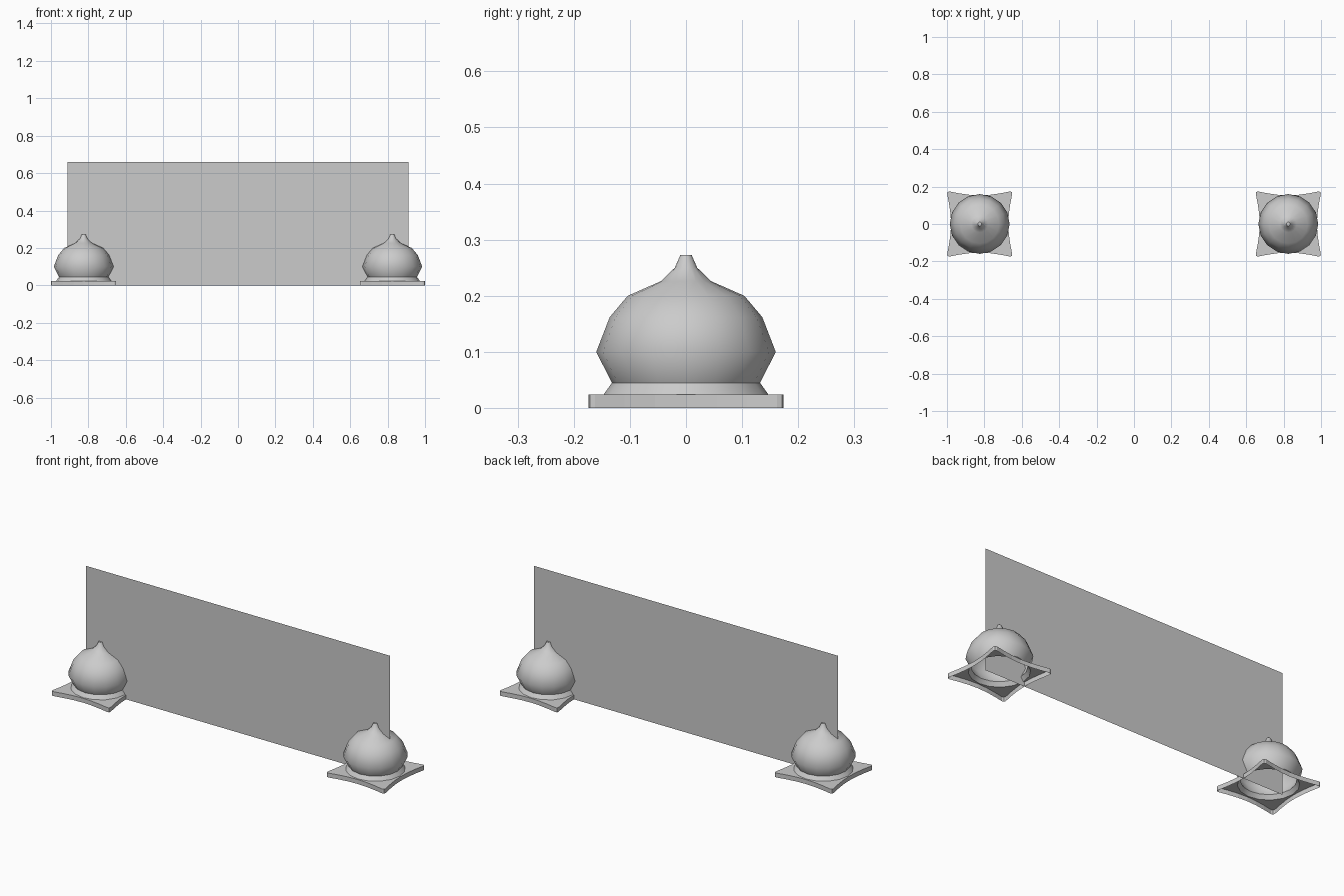
import bpy, bmesh, math

if "Cube" in bpy.data.objects:
    bpy.data.objects.remove(bpy.data.objects["Cube"])

CX = 0.825      # distance of each foot from the centre
SEG = 16        # sides of the turned dome
BASE_H = 0.024
FOOT_R = 0.147


def finish(name, bm, x=0.0, smooth=False):
    bmesh.ops.recalc_face_normals(bm, faces=bm.faces)
    mesh = bpy.data.meshes.new(name)
    bm.to_mesh(mesh)
    bm.free()
    ob = bpy.data.objects.new(name, mesh)
    ob.location.x = x
    bpy.context.collection.objects.link(ob)
    if smooth:
        bpy.ops.object.select_all(action='DESELECT')
        ob.select_set(True)
        bpy.context.view_layer.objects.active = ob
        bpy.ops.object.shade_smooth_by_angle(angle=math.radians(60))
    return ob


def ring(bm, r, z):
    return [bm.verts.new((r * math.cos(2 * math.pi * i / SEG),
                          r * math.sin(2 * math.pi * i / SEG), z)) for i in range(SEG)]


def loop_edges(bm, vs):
    return [bm.edges.new((vs[i - 1], vs[i])) for i in range(len(vs))]


# Turned onion-shaped dome, open underneath
def dome(name, x):
    profile = [(FOOT_R, BASE_H), (0.132, 0.045), (0.16, 0.1), (0.136, 0.162),
               (0.104, 0.2), (0.045, 0.226), (0.02, 0.25), (0.01, 0.273)]
    bm = bmesh.new()
    rings = [ring(bm, r, z) for r, z in profile]
    for a, b in zip(rings, rings[1:]):
        for i in range(SEG):
            bm.faces.new((a[i - 1], a[i], b[i], b[i - 1]))
    bm.faces.new(rings[-1])
    finish(name, bm, x, True)


# Square base with curved-in sides and rounded corners, hollow below
def base(name, x):
    side = [(0.174, -0.162), (0.164, -0.11), (0.156, -0.055), (0.153, 0),
            (0.156, 0.055), (0.164, 0.11), (0.174, 0.162), (0.1715, 0.1715)]
    outline = []
    for k in range(4):
        for px, py in side:
            for _ in range(k):
                px, py = -py, px
            outline.append((px, py))
    bm = bmesh.new()
    low = [bm.verts.new((px, py, 0)) for px, py in outline]
    top = [bm.verts.new((px, py, BASE_H)) for px, py in outline]
    hole = ring(bm, FOOT_R, BASE_H)
    edges = loop_edges(bm, top) + loop_edges(bm, hole)
    bmesh.ops.triangle_fill(bm, edges=edges, use_beauty=True, normal=(0, 0, 1))
    for i in range(len(low)):
        bm.faces.new((low[i - 1], low[i], top[i], top[i - 1]))
    finish(name, bm, x)


for label, sx in (("left", -1), ("right", 1)):
    dome(label + "_dome", sx * CX)
    base(label + "_base", sx * CX)

# Thin upright panel between the feet
bm = bmesh.new()
bm.faces.new([bm.verts.new((x, 0, z)) for x, z in
              ((-0.912, 0), (0.912, 0), (0.912, 0.66), (-0.912, 0.66))])
finish("panel", bm)
